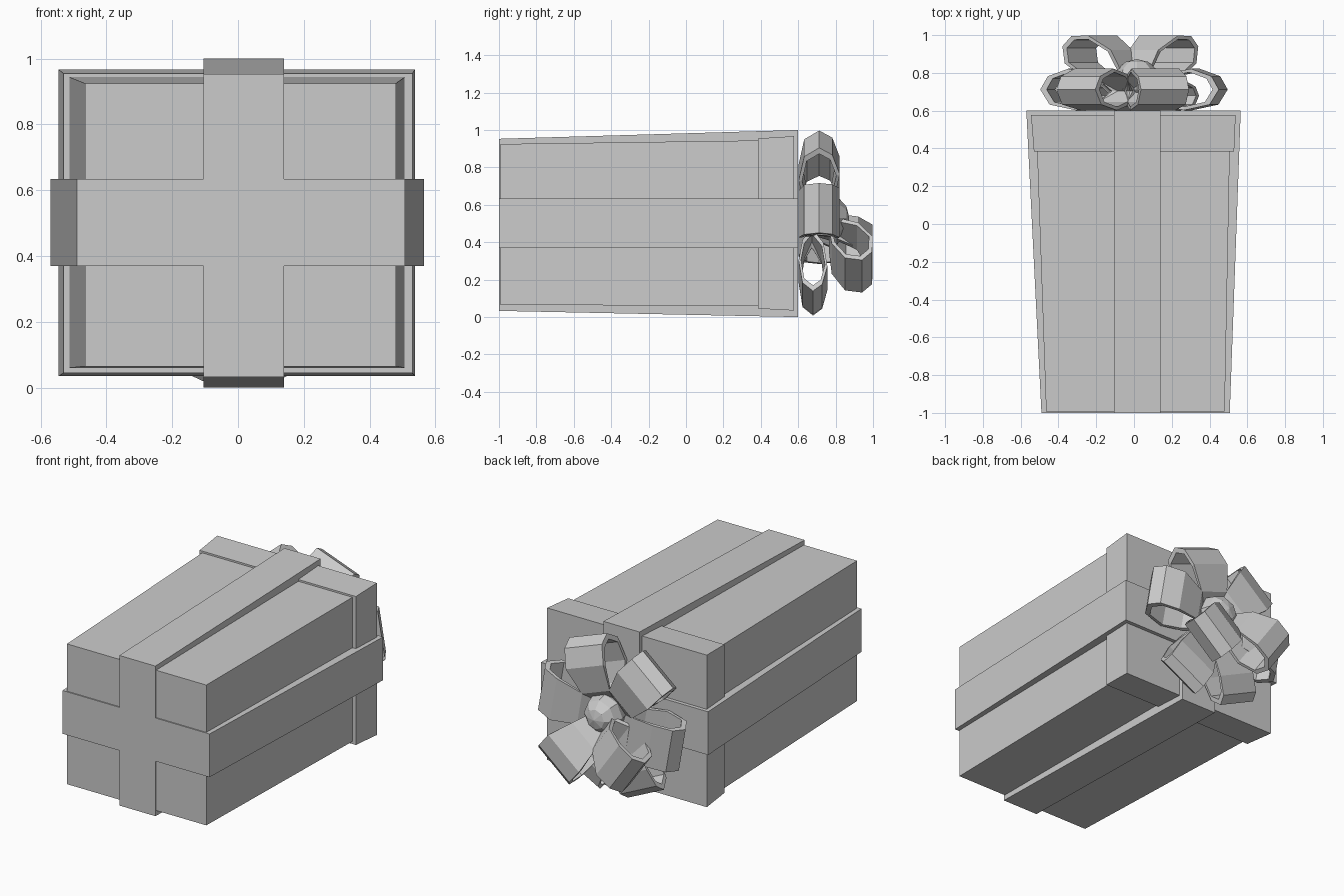
import bpy, bmesh, math
from mathutils import Vector, Matrix

if "Cube" in bpy.data.objects:
    bpy.data.objects.remove(bpy.data.objects["Cube"])


def finish(name, bm):
    bmesh.ops.recalc_face_normals(bm, faces=bm.faces)
    me = bpy.data.meshes.new(name)
    bm.to_mesh(me)
    bm.free()
    ob = bpy.data.objects.new(name, me)
    bpy.context.collection.objects.link(ob)
    return ob


def loft(name, p0, y0, p1, y1):
    """Solid between two xz outlines at two depths."""
    bm = bmesh.new()
    a = [bm.verts.new((x, y0, z)) for x, z in p0]
    b = [bm.verts.new((x, y1, z)) for x, z in p1]
    bm.faces.new(a)
    bm.faces.new(b)
    n = len(a)
    for i in range(n):
        j = (i + 1) % n
        bm.faces.new((a[i], a[j], b[j], b[i]))
    return finish(name, bm)


def rect(x0, x1, z0, z1):
    return [(x0, z0), (x1, z0), (x1, z1), (x0, z1)]


def cross(x0, x1, z0, z1):
    """Plus-shaped outline; band widths stay constant, arms reach the limits."""
    l, r, b, t = -0.105, 0.14, 0.37, 0.635
    return [(l, z0), (r, z0), (r, b), (x1, b), (x1, t), (r, t),
            (r, z1), (l, z1), (l, t), (x0, t), (x0, b), (l, b)]


# Box, lid and the crossed ribbon
loft("box_body", rect(-0.465, 0.48, 0.065, 0.925), -0.993,
     rect(-0.515, 0.508, 0.06, 0.945), 0.45)
loft("box_lid", rect(-0.53, 0.53, 0.045, 0.955), 0.385,
     rect(-0.545, 0.538, 0.035, 0.967), 0.577)
loft("ribbon_cross", cross(-0.49, 0.507, 0.033, 0.953), -1.0,
     cross(-0.57, 0.565, 0.0, 1.0), 0.6)

# Bow loop outline: distance from the bow centre, height above the lid
LOOP = [(0.07, 0.10), (0.17, 0.19), (0.33, 0.22), (0.44, 0.18),
        (0.48, 0.11), (0.43, 0.03), (0.29, 0.0), (0.15, 0.03)]


def bow_loop(name, angle, base=0.602, tilt=0, length=1.0, height=1.0):
    """Flat strap bent into a closed faceted loop, radiating from the bow centre."""
    a, t = math.radians(angle), math.radians(tilt)
    radial = Vector((math.cos(a), 0, math.sin(a)))
    side = Vector((-math.sin(a), 0, math.cos(a)))
    centre = Vector((0, base, 0.5))
    bm = bmesh.new()

    def ring(scale, s):
        out = []
        for r, h in LOOP:
            half = 0.08 + 0.055 * min(1, max(0, (r - 0.07) / 0.26))
            r, h = 0.28 + (r - 0.28) * scale, 0.11 + (h - 0.11) * scale
            r, h = r * length, h * height
            rr = r * math.cos(t) - h * math.sin(t)
            hh = r * math.sin(t) + h * math.cos(t)
            out.append(bm.verts.new(centre + radial * rr + side * half * s
                                    + Vector((0, hh, 0))))
        return out

    rings = [ring(1, -1), ring(1, 1), ring(0.83, 1), ring(0.83, -1)]
    n = len(LOOP)
    for k in range(4):
        p, q = rings[k], rings[(k + 1) % 4]
        for i in range(n):
            j = (i + 1) % n
            bm.faces.new((p[i], p[j], q[j], q[i]))
    return finish(name, bm)


# Lower ring of six loops; the bottom two are pressed flatter
for i, ang in enumerate((10, 70, 130, 190, 245, 298)):
    bow_loop(f"bow_lower_loop_{i + 1}", ang, height=0.7 if i > 3 else 1.0)

# Two raised loops on top
for i, ang in enumerate((-145, -50)):
    bow_loop(f"bow_upper_loop_{i + 1}", ang, base=0.69, tilt=20, length=0.9)

# Faceted knot in the middle
bm = bmesh.new()
bmesh.ops.create_uvsphere(bm, u_segments=8, v_segments=6, radius=0.12)
bmesh.ops.transform(bm, verts=bm.verts, matrix=Matrix.Translation((0.015, 0.765, 0.53))
                    @ Matrix.Rotation(math.radians(-90), 4, 'X')
                    @ Matrix.Diagonal((1, 1, 0.9, 1)))
finish("bow_knot", bm)
